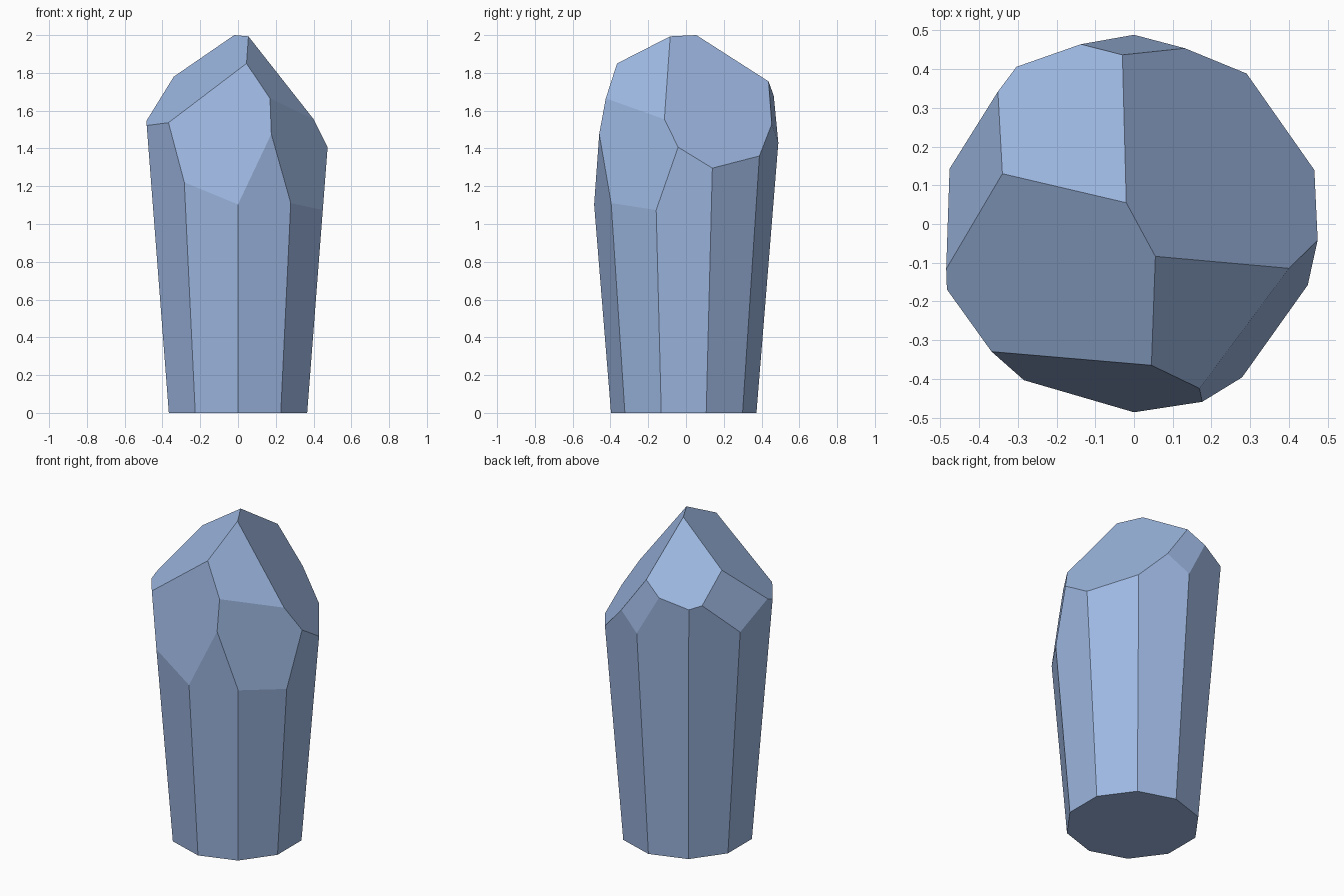
import bpy, bmesh, math
from mathutils import Vector

if "Cube" in bpy.data.objects:
    bpy.data.objects.remove(bpy.data.objects["Cube"])

SIDES, BASE_R, FLARE, HEIGHT, Y_OFF = 10, 0.385, 0.081, 2.2, -0.012

# Facet cuts on the crystal tip: three points on each cutting plane
CUTS = [
    ((-.02, .055, 2.0), (-.34, .13, 1.78), (.045, -.365, 1.85)),        # front left slope
    ((-.02, .055, 2.0), (.47, .14, 1.29), (-.03, .437, 1.755)),         # back right slope
    ((-.02, .055, 2.0), (-.34, .13, 1.78), (-.03, .437, 1.755)),        # back left slope
    ((-.34, .13, 1.78), (-.478, .14, 1.43), (-.48, -.11, 1.555)),       # left chip
    ((-.03, .437, 1.755), (.135, .455, 1.52), (0, .487, 1.44)),         # back chip
    ((-.36, -.33, 1.545), (.045, -.365, 1.85), (0, -.487, 1.10)),       # front facet
    ((.055, -.085, 1.993), (.045, -.365, 1.85), (.40, -.115, 1.555)),   # upper right facet
    ((.17, -.425, 1.66), (.40, -.115, 1.555), (.28, -.40, 1.09)),       # lower right facet
]

# Flared ten-sided shaft
bm = bmesh.new()


def ring(z):
    r = BASE_R + FLARE * z
    angles = [math.tau * i / SIDES - math.pi / 2 for i in range(SIDES)]
    return [bm.verts.new((r * math.cos(a), r * math.sin(a) + Y_OFF, z)) for a in angles]


low, high = ring(0), ring(HEIGHT)
for i in range(SIDES):
    j = (i + 1) % SIDES
    bm.faces.new((low[i], low[j], high[j], high[i]))
bm.faces.new(low[::-1])
bm.faces.new(high)

# Slice off the tip facets and cap each cut
for pts in CUTS:
    a, b, c = map(Vector, pts)
    n = (b - a).cross(c - a).normalized()
    if n.dot(a - Vector((0, 0, 0.6))) < 0:
        n = -n
    geom = bm.verts[:] + bm.edges[:] + bm.faces[:]
    cut = bmesh.ops.bisect_plane(bm, geom=geom, dist=1e-5, plane_co=a, plane_no=n, clear_outer=True)
    edges = [e for e in cut["geom_cut"] if isinstance(e, bmesh.types.BMEdge)]
    bmesh.ops.contextual_create(bm, geom=edges)
bmesh.ops.recalc_face_normals(bm, faces=bm.faces[:])

mesh = bpy.data.meshes.new("crystal")
bm.to_mesh(mesh)
bm.free()
crystal = bpy.data.objects.new("crystal", mesh)
bpy.context.collection.objects.link(crystal)

# Pale blue stone
mat = bpy.data.materials.new("pale blue")
mat.diffuse_color = (0.34, 0.48, 0.76, 1)
mat.use_nodes = True
mat.node_tree.nodes["Principled BSDF"].inputs["Base Color"].default_value = mat.diffuse_color
mesh.materials.append(mat)
